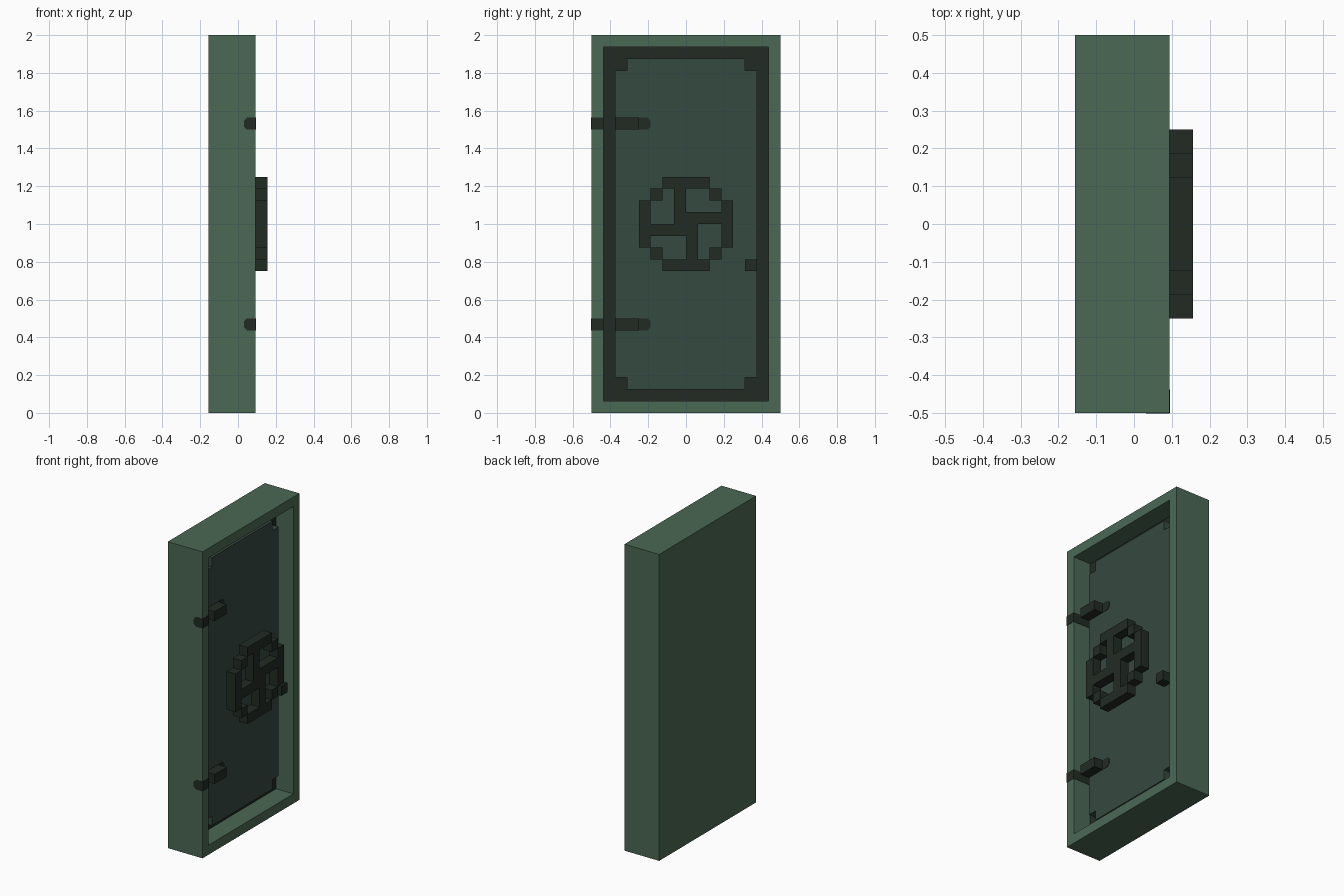
import bpy, bmesh
from mathutils import Vector

if "Cube" in bpy.data.objects:
    bpy.data.objects.remove(bpy.data.objects["Cube"])

P = 1 / 16                                  # one block unit
BACK, FRONT = -2.5 * P, 1.5 * P             # frame depth
FLOOR, PANEL = -0.5 * P, 0.5 * P            # recess floor and panel face


def material(name, rgb):
    m = bpy.data.materials.new(name)
    m.diffuse_color = (*rgb, 1)
    m.use_nodes = True
    m.node_tree.nodes["Principled BSDF"].inputs["Base Color"].default_value = m.diffuse_color
    return m


green = material("frame green", (0.070, 0.140, 0.091))
slate = material("panel slate green", (0.036, 0.067, 0.052))
dark = material("dark iron", (0.0155, 0.0245, 0.0165))


def finish(name, bm, *mats):
    bmesh.ops.recalc_face_normals(bm, faces=bm.faces[:])
    me = bpy.data.meshes.new(name)
    bm.to_mesh(me)
    bm.free()
    for m in mats:
        me.materials.append(m)
    ob = bpy.data.objects.new(name, me)
    bpy.context.collection.objects.link(ob)
    return ob


def add_box(bm, x0, x1, y0, y1, z0, z1):
    vs = bmesh.ops.create_cube(bm, size=1)["verts"]
    for v in vs:
        v.co = Vector(((x0 + x1) / 2 + v.co.x * (x1 - x0),
                       (y0 + y1) / 2 + v.co.y * (y1 - y0),
                       (z0 + z1) / 2 + v.co.z * (z1 - z0)))


def add_prism(bm, pts, offset):
    """Extrude a flat outline along an offset vector."""
    f = bm.faces.new([bm.verts.new(p) for p in pts])
    new = bmesh.ops.extrude_face_region(bm, geom=[f], use_keep_orig=True)["geom"]
    bmesh.ops.translate(bm, vec=offset,
                        verts=[g for g in new if isinstance(g, bmesh.types.BMVert)])


# Frame: closed box with a recess in its +x face and a dark recess floor
bm = bmesh.new()
add_box(bm, BACK, FRONT, -0.5, 0.5, 0, 2)
bm.normal_update()
face = next(f for f in bm.faces if f.normal.x > 0.9)
bmesh.ops.inset_region(bm, faces=[face], thickness=P, use_even_offset=True)
new = bmesh.ops.extrude_face_region(bm, geom=[face])["geom"]
bmesh.ops.translate(bm, vec=(FLOOR - FRONT, 0, 0),
                    verts=[g for g in new if isinstance(g, bmesh.types.BMVert)])
if face.is_valid:
    bm.faces.remove(face)
for f in bm.faces:
    if all(abs(v.co.x - FLOOR) < 1e-4 for v in f.verts):
        f.material_index = 1
finish("frame", bm, green, dark)

# Door panel: slab with a square notch at each corner
bm = bmesh.new()
w, h = 6 * P, 14 * P
corner = [(w, h - P), (w - P, h - P), (w - P, h)]
outline = (corner + [(-y, z) for y, z in corner[::-1]]
           + [(-y, -z) for y, z in corner] + [(y, -z) for y, z in corner[::-1]])
add_prism(bm, [(FLOOR, y, 1 + z) for y, z in outline], (PANEL - FLOOR, 0, 0))
finish("door_panel", bm, slate)

# Hand wheel: blocky rim and pinwheel spokes, quarter turned four times
bm = bmesh.new()
quarter = [(-2, 2, 3, 4), (2, 3, 2, 3), (-1, 0, 0, 3)]   # rim bar, rim corner, spoke
for y0, y1, z0, z1 in quarter:
    for _ in range(4):
        add_box(bm, FRONT, FRONT + P, y0 * P, y1 * P, 1 + z0 * P, 1 + z1 * P)
        y0, y1, z0, z1 = z0, z1, -y1, -y0
finish("hand_wheel", bm, dark)

# Hinges: block on the panel, with thin straps wrapped over the frame
T, c = 0.002, P / 4
for name, zc in (("upper_hinge", 1 + 8.5 * P), ("lower_hinge", 1 - 8.5 * P)):
    z0, z1 = zc - P / 2, zc + P / 2
    bm = bmesh.new()
    add_box(bm, PANEL, FRONT, -6 * P, -4 * P, z0, z1)              # block
    add_box(bm, FRONT, FRONT + T, -8 * P, -7 * P, z0, z1)          # frame front
    add_box(bm, FLOOR, FRONT, -7 * P, -7 * P + T, z0, z1)          # inner wall
    add_box(bm, FLOOR, FLOOR + T, -7 * P, -6 * P, z0, z1)          # recess floor
    # clipped ends on the panel and on the outer side of the frame
    end = [(0, z0), (P - c, z0), (P, z0 + c), (P, z1 - c), (P - c, z1), (0, z1)]
    add_prism(bm, [(PANEL, -4 * P + d, z) for d, z in end], (T, 0, 0))
    add_prism(bm, [(FRONT - d, -8 * P, z) for d, z in end], (0, -T, 0))
    finish(name, bm, dark)

# Latch block at the free edge
bm = bmesh.new()
add_box(bm, PANEL, FRONT, 5 * P, 6 * P, 1 - 4 * P, 1 - 3 * P)
add_box(bm, FLOOR, FLOOR + T, 6 * P, 7 * P, 1 - 4 * P, 1 - 3 * P)
finish("latch", bm, dark)
